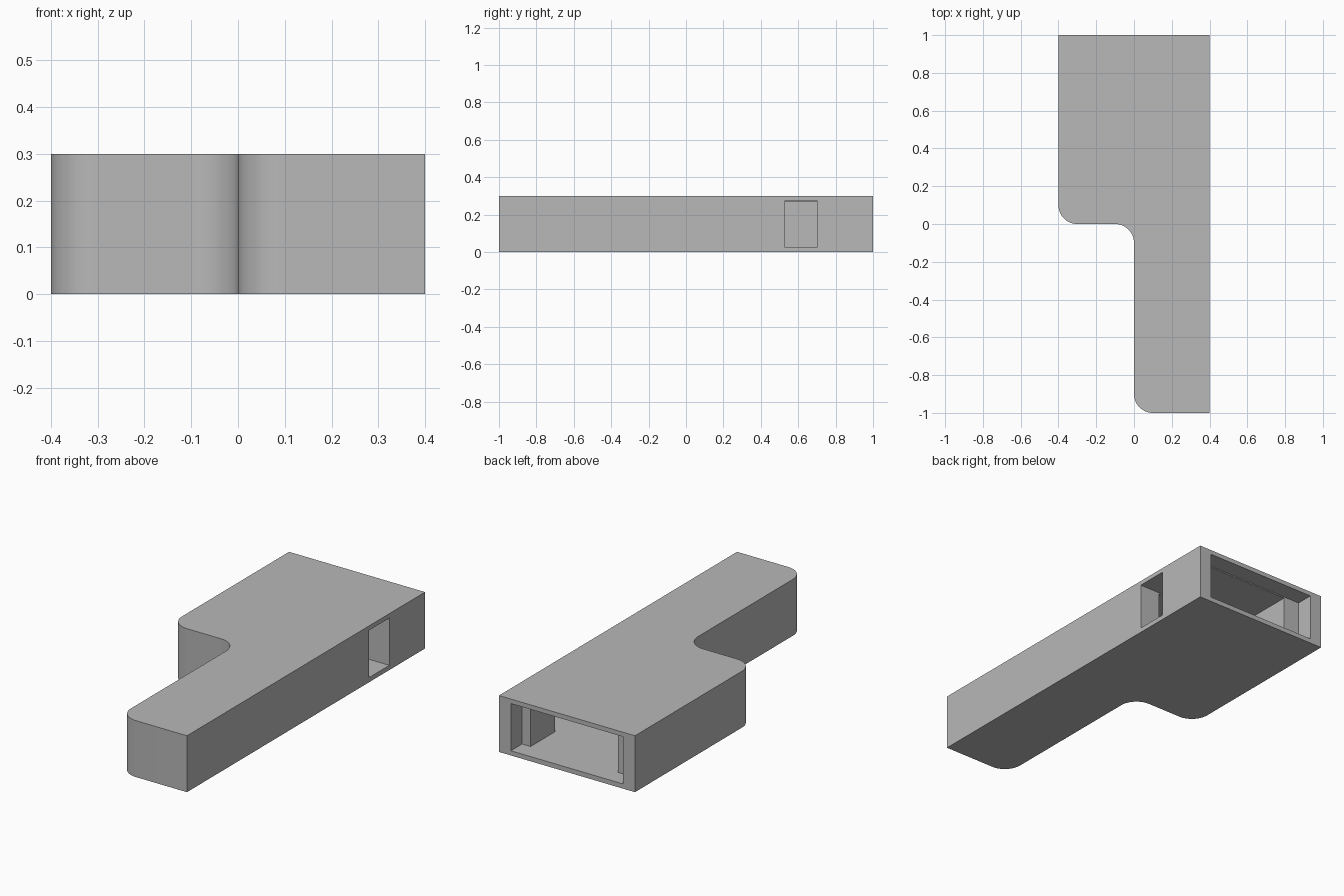
import bpy, bmesh
from math import radians, cos, sin

cube = bpy.data.objects.get("Cube")
if cube:
    bpy.data.objects.remove(cube, do_unlink=True)

grey = bpy.data.materials.new("plain_grey")
grey.use_nodes = True
colour = (0.48, 0.48, 0.48, 1)
grey.diffuse_color = colour
grey.node_tree.nodes["Principled BSDF"].inputs["Base Color"].default_value = colour


def arc(cx, cy, start, end, radius=0.1, steps=16):
    """Points along a rounded corner, angles in degrees."""
    angles = [radians(start + (end - start) * i / steps) for i in range(steps + 1)]
    return [(cx + radius * cos(a), cy + radius * sin(a)) for a in angles]


def prism(name, outline, z0, z1):
    """Extrude a counter-clockwise outline from z0 to z1."""
    bm = bmesh.new()
    base = bm.faces.new([bm.verts.new((x, y, z0)) for x, y in outline])
    grown = bmesh.ops.extrude_face_region(bm, geom=[base], use_keep_orig=True)
    top = [v for v in grown["geom"] if isinstance(v, bmesh.types.BMVert)]
    bmesh.ops.translate(bm, verts=top, vec=(0, 0, z1 - z0))
    bmesh.ops.recalc_face_normals(bm, faces=bm.faces)
    mesh = bpy.data.meshes.new(name)
    bm.to_mesh(mesh)
    bm.free()
    mesh.materials.append(grey)
    obj = bpy.data.objects.new(name, mesh)
    bpy.context.collection.objects.link(obj)
    return obj


def cut(body, name, x0, x1, y0, y1, z0, z1):
    """Remove a box from the body."""
    box = prism(name, [(x0, y0), (x1, y0), (x1, y1), (x0, y1)], z0, z1)
    box.hide_render = True
    mod = body.modifiers.new(name, "BOOLEAN")
    mod.operation, mod.solver, mod.object = "DIFFERENCE", "EXACT", box
    bpy.context.view_layer.objects.active = body
    bpy.ops.object.modifier_apply(modifier=mod.name)
    bpy.data.objects.remove(box, do_unlink=True)


# Stepped housing with rounded corners on its right side
outline = [(0.4, -1), (0.4, 1), (-0.4, 1)]
outline += arc(-0.3, 0.1, 180, 270)
outline += arc(-0.1, -0.1, 90, 0)
outline += arc(0.1, -0.9, 180, 270)
housing = prism("housing", outline, 0, 0.3)

# Inner chamber, wider recess at its mouth, and the side window
floor, ceiling = 0.025, 0.276
cut(housing, "chamber", -0.235, 0.28, 0.2, 0.95, floor, ceiling - 0.006)
cut(housing, "mouth_recess", -0.33, 0.33, 0.906, 1.1, floor, ceiling)
cut(housing, "side_window", 0.27, 0.5, 0.53, 0.70, floor, ceiling)

# Smooth the rounded corners, keep the edges crisp
bpy.ops.object.select_all(action="DESELECT")
housing.select_set(True)
bpy.context.view_layer.objects.active = housing
bpy.ops.object.shade_smooth_by_angle(angle=radians(30))
